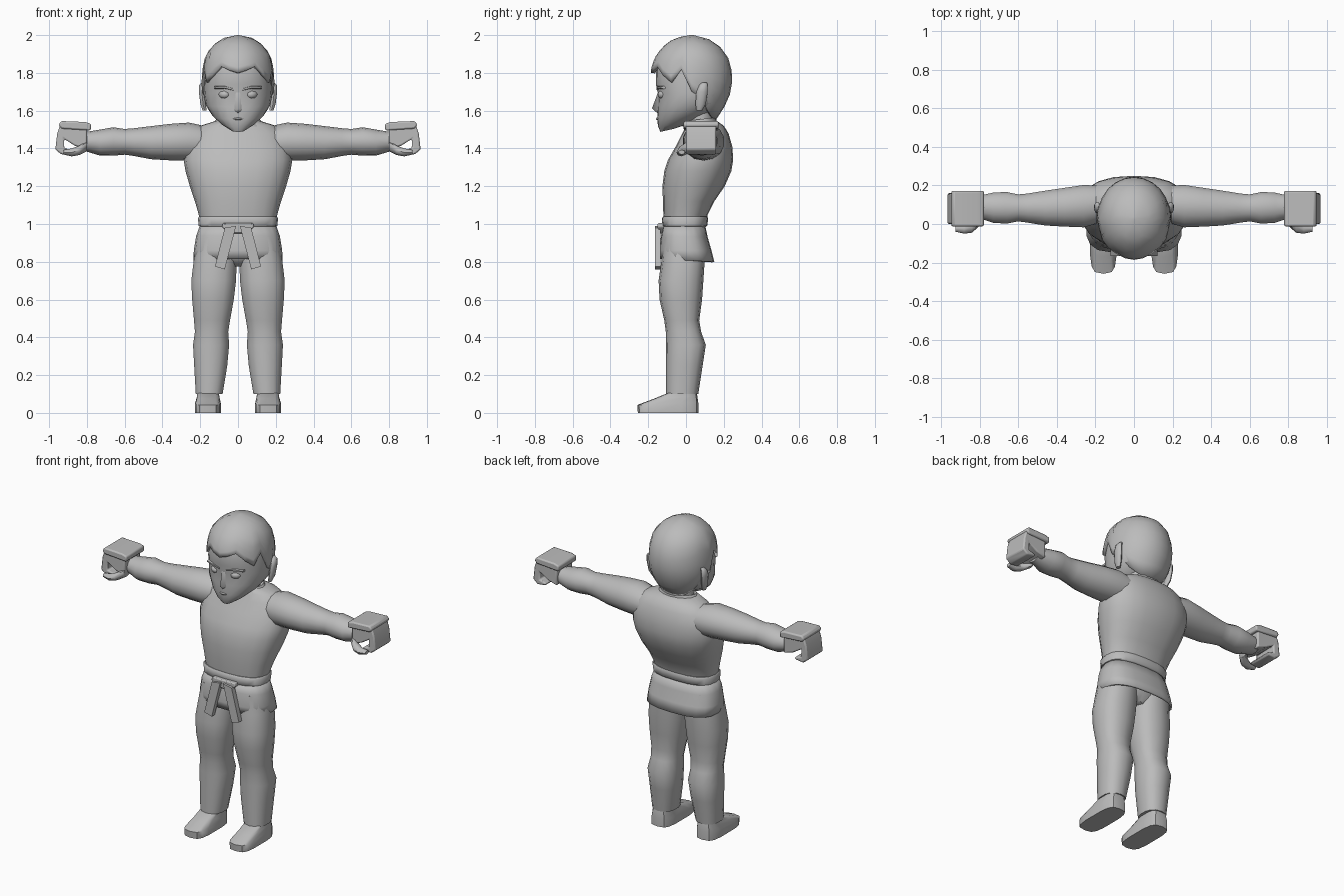
import bpy, bmesh, math
from mathutils import Vector

grey = bpy.data.materials.new("plain grey")
grey.diffuse_color = (0.5, 0.5, 0.5, 1)


def make(name, verts, faces, angle=50, mirror=False, bevel=0, thick=0):
    me = bpy.data.meshes.new(name)
    me.from_pydata(verts, [], faces)
    bm = bmesh.new()
    bm.from_mesh(me)
    bmesh.ops.recalc_face_normals(bm, faces=bm.faces)
    bm.to_mesh(me)
    bm.free()
    me.materials.append(grey)
    ob = bpy.data.objects.new(name, me)
    bpy.context.collection.objects.link(ob)
    if thick:
        m = ob.modifiers.new("thickness", 'SOLIDIFY')
        m.thickness, m.offset = thick, -1
    if bevel:
        m = ob.modifiers.new("bevel", 'BEVEL')
        m.width, m.segments = bevel, 2
    if mirror:
        ob.modifiers.new("mirror", 'MIRROR')
    bpy.ops.object.select_all(action='DESELECT')
    ob.select_set(True)
    bpy.context.view_layer.objects.active = ob
    bpy.ops.object.shade_smooth_by_angle(angle=math.radians(angle))
    return ob


def skin(rows, n, caps=True):
    """Faces joining rows of n points each."""
    f = [(r*n + i, r*n + (i+1) % n, (r+1)*n + (i+1) % n, (r+1)*n + i)
         for r in range(rows-1) for i in range(n)]
    if caps:
        f += [tuple(range(n)), tuple(range((rows-1)*n, rows*n))]
    return f


def loft(name, rings, n=16, p=1.0, axis='z', caps=True, **kw):
    """Rings are (a0, a1, b0, b1, level at b0, level at b1): extents across and along."""
    verts = []
    for r in rings:
        a0, a1, b0, b1, l0 = r[:5]
        l1 = r[5] if len(r) > 5 else l0
        for i in range(n):
            t = 2*math.pi*(i + (.5 if n == 4 else 0))/n
            s, c = math.sin(t), -math.cos(t)
            s, c = math.copysign(abs(s)**p, s), math.copysign(abs(c)**p, c)
            a, b = (a0+a1)/2 + s*(a1-a0)/2, (b0+b1)/2 + c*(b1-b0)/2
            l = l0 + (l1-l0)*(c+1)/2
            verts.append((a, b, l) if axis == 'z' else (l, a, b))
    return make(name, verts, skin(len(rings), n, caps), **kw)


def prism(name, pts, y0, y1, **kw):
    """Outline in x, z pushed from y0 to y1."""
    verts = [(x, y, z) for y in (y0, y1) for x, z in pts]
    return make(name, verts, skin(2, len(pts)), **kw)


def sym(rows):
    return [(-r[0], r[0]) + tuple(r[1:]) for r in rows]


# Jacket: upper body, belt, flared skirt
loft("jacket", sym([
    (.195, -.112, .10, .98), (.208, -.12, .115, 1.05), (.228, -.122, .15, 1.12),
    (.255, -.125, .205, 1.2), (.278, -.115, .24, 1.28), (.288, -.095, .25, 1.34),
    (.28, -.055, .245, 1.41), (.25, -.02, .225, 1.48), (.20, .0, .20, 1.52),
    (.12, .005, .165, 1.545)]), n=20, p=.85)
loft("collar", sym([(.14, -.02, .165, 1.515, 1.53), (.115, -.005, .16, 1.545, 1.565),
                    (.095, .01, .145, 1.535, 1.555)]), n=16)
loft("belt", sym([(.198, -.12, .105, .985), (.208, -.126, .112, .99),
                  (.212, -.128, .118, 1.03), (.205, -.12, .113, 1.04)]), n=20, p=.75)
loft("jacket_skirt", sym([(.20, -.118, .10, 1.0), (.222, -.132, .115, .94, .93),
                          (.234, -.142, .135, .86, .86), (.236, -.138, .15, .815, .80)]),
     n=20, p=.75, caps=False, thick=.012)

# Belt knot and hanging ends
prism("belt_knot", [(-.085, .985), (-.08, 1.005), (.08, 1.005), (.085, .985), (.05, .95), (-.05, .95)],
      -.15, -.11, bevel=.006, angle=40)
prism("belt_end", [(.01, .99), (.07, .98), (.122, .775), (.07, .76)],
      -.165, -.135, mirror=True, angle=30)

# Legs and hips
loft("hips", sym([(.06, -.07, .06, .775), (.20, -.115, .09, .83), (.20, -.115, .10, 1.0)]), n=16)
loft("leg", [
    (.005, .215, -.12, .10, .93), (.004, .235, -.128, .10, .82), (.008, .25, -.145, .092, .7),
    (.02, .245, -.14, .085, .6), (.04, .235, -.115, .07, .49), (.05, .23, -.107, .08, .43),
    (.045, .24, -.106, .105, .36), (.055, .234, -.106, .088, .25), (.08, .225, -.105, .065, .1)],
    n=14, p=.85, mirror=True)
loft("foot", [(.09, .228, -.255, .065, 0), (.09, .228, -.258, .065, .042, .055),
              (.098, .218, -.17, .06, .075, .09), (.10, .215, -.085, .055, .11)],
     n=14, p=.55, mirror=True, angle=40)

# Arms, given as y and z extents along x
loft("arm", [
    (.01, .20, 1.34, 1.515, .16), (-.02, .205, 1.335, 1.537, .26), (-.016, .19, 1.337, 1.53, .36),
    (-.01, .175, 1.343, 1.518, .46), (.005, .16, 1.36, 1.507, .55), (.012, .155, 1.367, 1.503, .60),
    (.0, .168, 1.362, 1.512, .66), (.004, .165, 1.362, 1.50, .73), (.025, .15, 1.38, 1.49, .79),
    (.03, .145, 1.39, 1.49, .83)], n=14, axis='x', mirror=True)

# Gloved hand: back, curled fingers, padded plate and thumb
prism("hand", [(.80, 1.525), (.94, 1.53), (.957, 1.48), (.967, 1.395), (.935, 1.368), (.88, 1.375),
               (.875, 1.39), (.92, 1.402), (.92, 1.45), (.865, 1.415), (.80, 1.395)],
      .0, .16, bevel=.012, mirror=True, angle=50)
prism("glove_pad", [(.778, 1.53), (.81, 1.54), (.935, 1.545), (.95, 1.525), (.935, 1.505), (.78, 1.495)],
      -.012, .172, bevel=.008, mirror=True, angle=40)
loft("thumb", [(-.01, .06, 1.385, 1.44, .80), (-.045, .02, 1.365, 1.415, .84),
               (-.05, .0, 1.358, 1.40, .88), (-.04, -.005, 1.368, 1.392, .925)],
     n=8, axis='x', mirror=True)

# Head and neck
loft("neck", sym([(.10, .0, .15, 1.5), (.095, .0, .15, 1.62)]), n=14)
loft("head", sym([
    (.035, -.135, -.06, 1.488, 1.505), (.085, -.148, .04, 1.515, 1.54), (.135, -.152, .13, 1.555, 1.59),
    (.172, -.152, .19, 1.62, 1.64), (.182, -.148, .215, 1.69), (.18, -.16, .222, 1.74),
    (.175, -.158, .215, 1.82), (.16, -.135, .2, 1.89), (.09, -.07, .13, 1.95)]), n=20, p=.9)

# Nose, lips, eyes, brows and ears
make("nose", [(-.03, -.135, 1.60), (.03, -.135, 1.60), (0, -.18, 1.612), (0, -.15, 1.585),
              (-.013, -.14, 1.72), (.013, -.14, 1.72)],
     [(0, 3, 2), (3, 1, 2), (0, 2, 4), (2, 1, 5), (2, 5, 4), (0, 4, 5, 1), (0, 1, 3)], angle=60)
loft("lips", [(-.145, -.135, 1.553, 1.561, -.035), (-.159, -.135, 1.548, 1.565, 0),
              (-.145, -.135, 1.553, 1.561, .035)], n=8, axis='x')
loft("eye", [(-.128, -.11, 1.68, 1.692, .04), (-.149, -.10, 1.665, 1.705, .055),
             (-.15, -.10, 1.662, 1.708, .072), (-.142, -.10, 1.666, 1.704, .09),
             (-.122, -.10, 1.68, 1.692, .103)], n=10, axis='x', mirror=True)
loft("brow", [(-.158, -.12, 1.705, 1.72, .025), (-.157, -.12, 1.715, 1.733, .07),
              (-.135, -.10, 1.715, 1.73, .125)], n=6, axis='x', mirror=True)
loft("ear", [(.165, .188, .055, .085, 1.60), (.17, .20, .05, .105, 1.635), (.175, .208, .055, .115, 1.70),
             (.175, .206, .07, .115, 1.735), (.175, .19, .085, .11, 1.75)], n=10, mirror=True)

# Hair cap with a zigzag fringe; profile rows are z, front y, back y, half width
PROFILE = [(2.0, .02, .04, .005), (1.985, -.06, .11, .075), (1.95, -.11, .17, .13),
           (1.9, -.155, .215, .17), (1.84, -.182, .24, .185), (1.76, -.19, .245, .194),
           (1.7, -.175, .238, .19), (1.64, -.15, .215, .172), (1.58, -.1, .18, .14), (1.54, -.05, .15, .10)]
HEM = [1.80, 1.815, 1.835, 1.79, 1.75, 1.82, 1.70, 1.67, 1.60, 1.57, 1.555, 1.55, 1.55]


def hair_point(z, t):
    for a, b in zip(PROFILE, PROFILE[1:]):
        if z >= b[0]:
            k = (a[0]-z)/(a[0]-b[0])
            yf, yb, w = (a[i] + (b[i]-a[i])*k for i in (1, 2, 3))
            return (w*math.sin(t), (yf+yb)/2 - math.cos(t)*(yb-yf)/2, z)


n, levels = 24, (0, .05, .14, .27, .42, .56, .7, .85, 1)
verts = [hair_point(2 - (2-HEM[min(i, n-i)])*k, 2*math.pi*i/n) for k in levels for i in range(n)]
make("hair", verts, skin(len(levels), n, False) + [tuple(range(n))], thick=.022, angle=55)
